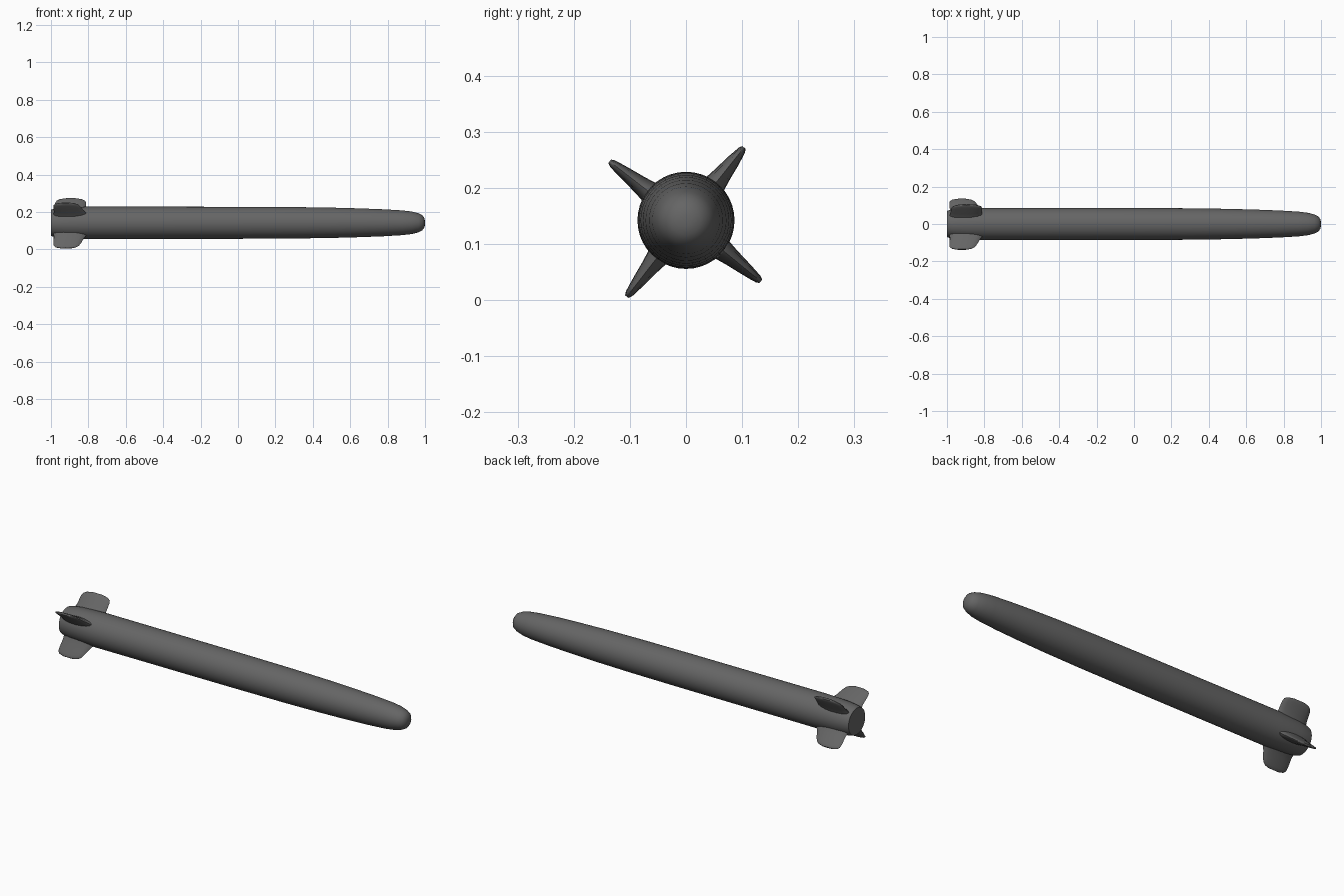
import bpy, bmesh, math
from mathutils import Vector

if "Cube" in bpy.data.objects:
    bpy.data.objects.remove(bpy.data.objects["Cube"])

AXIS_Z = 0.142
mat = bpy.data.materials.new("dark_grey")
mat.diffuse_color = (0.13, 0.13, 0.13, 1)
mat.use_nodes = True
mat.node_tree.nodes["Principled BSDF"].inputs["Base Color"].default_value = mat.diffuse_color


def loft(name, rings, angle):
    """Skin a list of equal-length point rings and cap both ends."""
    bm = bmesh.new()
    loops = [[bm.verts.new(p) for p in ring] for ring in rings]
    n = len(loops[0])
    for a, b in zip(loops, loops[1:]):
        for i in range(n):
            bm.faces.new((a[i], a[(i + 1) % n], b[(i + 1) % n], b[i]))
    bm.faces.new(loops[0])
    bm.faces.new(loops[-1])
    bmesh.ops.recalc_face_normals(bm, faces=bm.faces)
    me = bpy.data.meshes.new(name)
    bm.to_mesh(me)
    bm.free()
    ob = bpy.data.objects.new(name, me)
    bpy.context.collection.objects.link(ob)
    me.materials.append(mat)
    bpy.ops.object.select_all(action='DESELECT')
    ob.select_set(True)
    bpy.context.view_layer.objects.active = ob
    bpy.ops.object.shade_smooth_by_angle(angle=math.radians(angle))
    return ob


# Body: lathed tube with a tapered, rounded nose and slight boat tail (x, radius)
profile = [(-1.0, 0.070), (-0.985, 0.075), (-0.93, 0.082), (-0.85, 0.085), (-0.8, 0.0865),
           (0.0, 0.0855), (0.3, 0.084), (0.5, 0.081), (0.65, 0.077), (0.78, 0.072),
           (0.88, 0.066), (0.93, 0.060), (0.965, 0.051), (0.985, 0.041),
           (0.996, 0.026), (1.0, 0.010)]
SIDES = 40
loft("body", [[(x, r * math.cos(2 * math.pi * i / SIDES),
                AXIS_Z + r * math.sin(2 * math.pi * i / SIDES)) for i in range(SIDES)]
              for x, r in profile], 40)

# Fins: stations (radius, trailing x, leading x, half thickness), lens-like sections
rear = [(0.060, -0.990, -0.800, 0.026), (0.088, -0.985, -0.812, 0.019),
        (0.105, -0.985, -0.824, 0.016), (0.135, -0.987, -0.838, 0.012),
        (0.155, -0.985, -0.850, 0.009), (0.166, -0.975, -0.866, 0.007),
        (0.172, -0.950, -0.890, 0.004)]
forward = [(0.060, -0.990, -0.800, 0.026), (0.088, -0.982, -0.812, 0.019),
           (0.105, -0.980, -0.812, 0.016), (0.135, -0.977, -0.812, 0.012),
           (0.150, -0.970, -0.816, 0.009), (0.160, -0.955, -0.832, 0.007),
           (0.166, -0.925, -0.865, 0.004)]


def fin(name, stations, degrees):
    a = math.radians(degrees)
    out = Vector((0, math.cos(a), math.sin(a)))
    side = Vector((0, -math.sin(a), math.cos(a)))
    rings = []
    for r, x0, x1, t in stations:
        ring = []
        for i in range(16):
            u = 2 * math.pi * i / 16
            x = (x0 + x1) / 2 + (x1 - x0) / 2 * math.cos(u)
            ring.append(Vector((x, 0, AXIS_Z)) + out * r + side * t * math.sin(u))
        rings.append(ring)
    loft(name, rings, 50)


fin("fin_upper_right", forward, 51.5)
fin("fin_upper_left", rear, 142.3)
fin("fin_lower_left", rear, 232.2)
fin("fin_lower_right", rear, 320.8)
